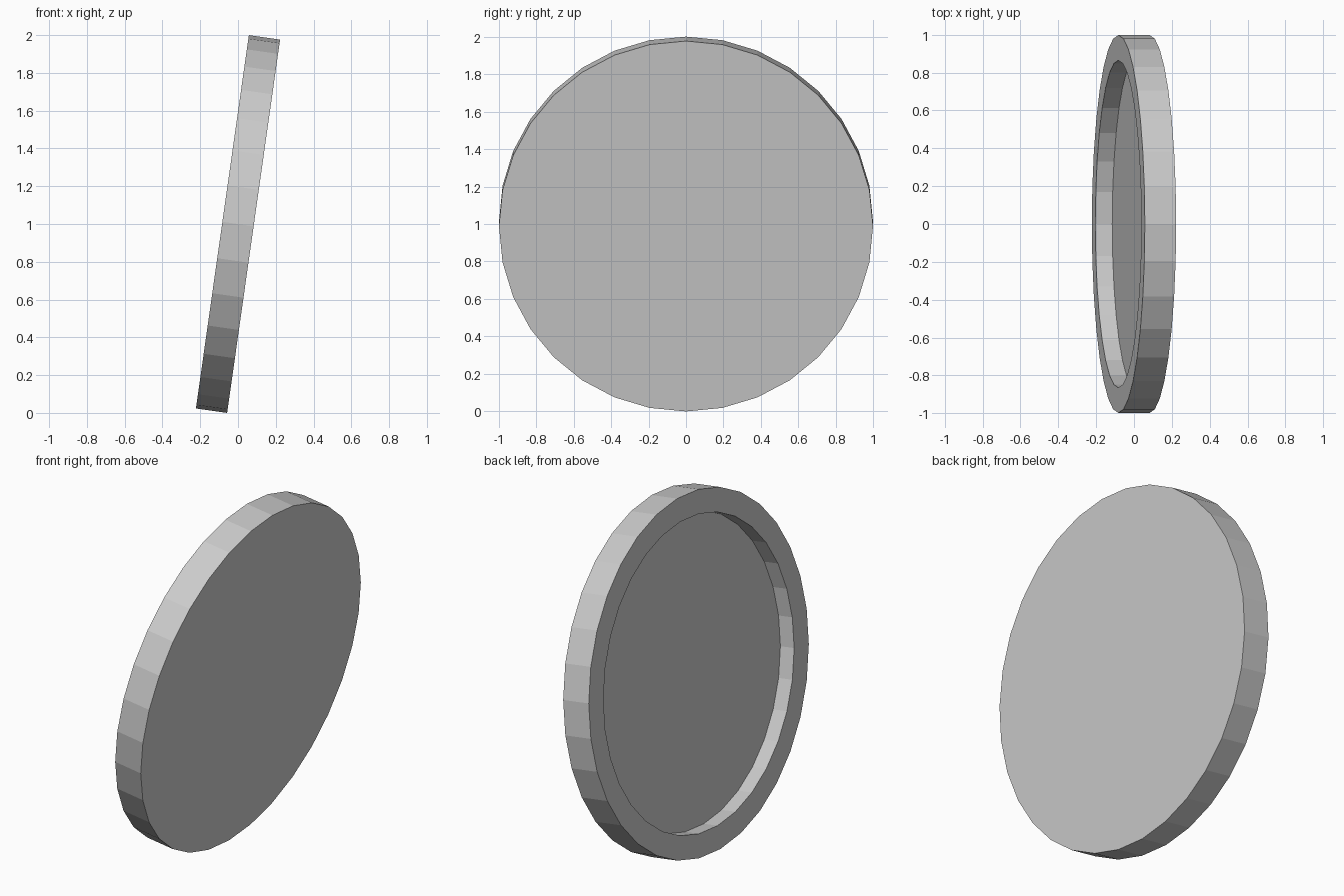
import bpy, bmesh, math
from mathutils import Matrix

if "Cube" in bpy.data.objects:
    bpy.data.objects.remove(bpy.data.objects["Cube"])

SIDES = 32
RADIUS, INNER = 0.998, 0.865
THICK, DEPTH = 0.167, 0.09
TILT = math.radians(8.07)

bm = bmesh.new()


def ring(radius, x):
    """Circle of vertices around the disc axis."""
    return [bm.verts.new((x, radius * math.cos(a), radius * math.sin(a)))
            for a in (2 * math.pi * i / SIDES for i in range(SIDES))]


# Profile from solid face, round the rim, to the recessed floor
profile = [(RADIUS, THICK / 2), (RADIUS, -THICK / 2),
           (INNER, -THICK / 2), (INNER, -THICK / 2 + DEPTH)]
rings = [ring(r, x) for r, x in profile]
for a, b in zip(rings, rings[1:]):
    for i in range(SIDES):
        j = (i + 1) % SIDES
        bm.faces.new((a[i], a[j], b[j], b[i]))
bm.faces.new(rings[0])
bm.faces.new(rings[-1])
bmesh.ops.recalc_face_normals(bm, faces=bm.faces)

# Lean the disc and stand it on the ground
bm.transform(Matrix.Rotation(TILT, 4, 'Y'))
low = min(v.co.z for v in bm.verts)
bm.transform(Matrix.Translation((0, 0, -low)))

mesh = bpy.data.meshes.new("recessed_disc")
bm.to_mesh(mesh)
bm.free()
bpy.context.collection.objects.link(bpy.data.objects.new("recessed_disc", mesh))
